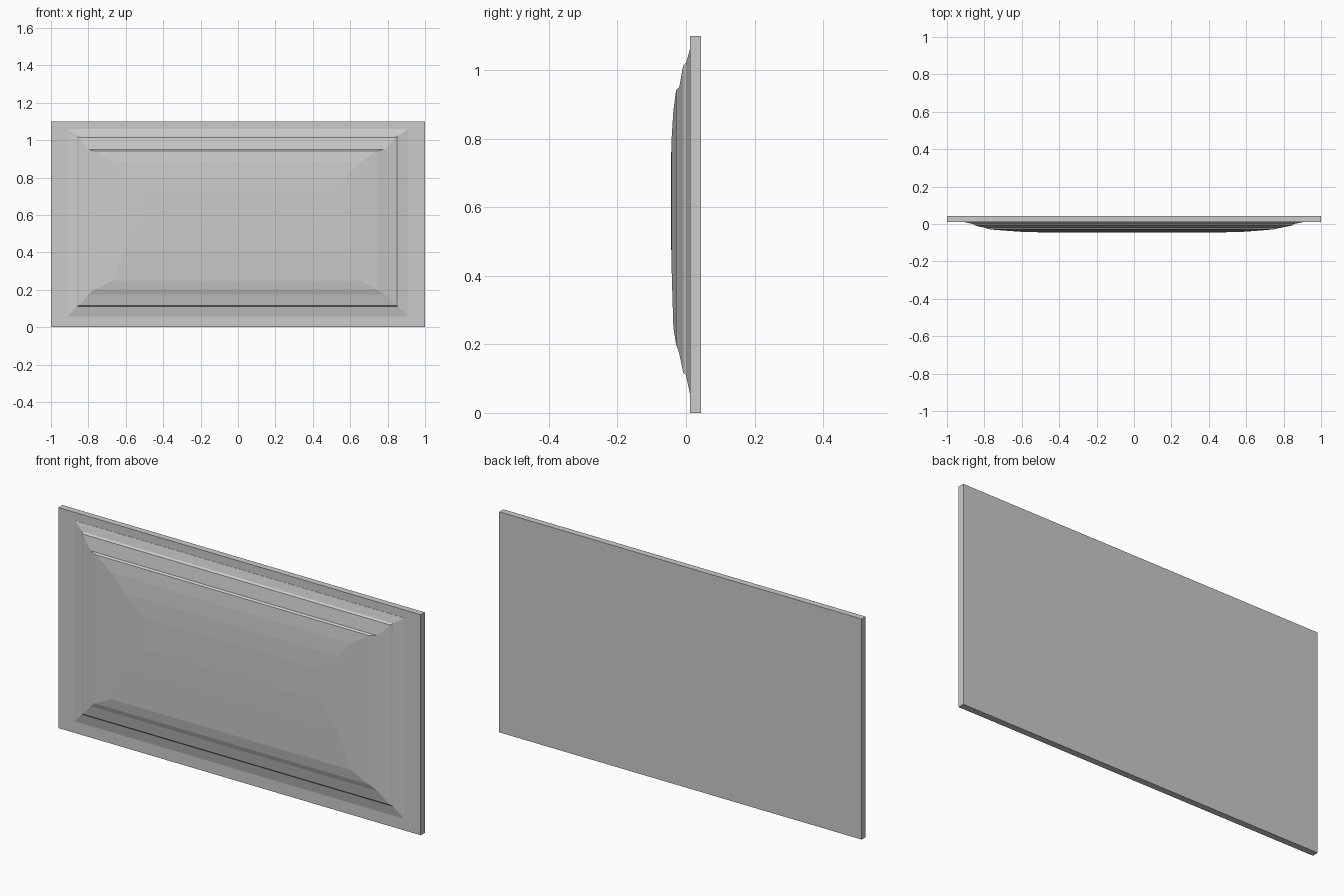
import bpy, bmesh

if "Cube" in bpy.data.objects:
    bpy.data.objects.remove(bpy.data.objects["Cube"])


def ring_stack(name, rings, cap_start=True):
    """Loft rectangles (x0, x1, z0, z1, y) into a stepped solid."""
    bm = bmesh.new()
    loops = []
    for x0, x1, z0, z1, y in rings:
        loops.append([bm.verts.new((x, y, z)) for x, z in
                      ((x0, z0), (x1, z0), (x1, z1), (x0, z1))])
    for a, b in zip(loops, loops[1:]):
        for i in range(4):
            j = (i + 1) % 4
            bm.faces.new((a[i], a[j], b[j], b[i]))
    if cap_start:
        bm.faces.new(loops[0][::-1])
    bm.faces.new(loops[-1])
    bmesh.ops.recalc_face_normals(bm, faces=bm.faces[:])
    me = bpy.data.meshes.new(name)
    bm.to_mesh(me)
    bm.free()
    ob = bpy.data.objects.new(name, me)
    bpy.context.collection.objects.link(ob)
    return ob


# flat backing board
ring_stack("backing_board", [
    (-1, 1, 0, 1.1, 0.044),
    (-1, 1, 0, 1.1, 0.012),
])

# raised, stepped and gently domed front panel
ring_stack("raised_panel", [
    (-0.91, 0.91, 0.058, 1.06, 0.016),
    (-0.91, 0.91, 0.058, 1.06, 0.011),
    (-0.86, 0.855, 0.110, 1.022, 0.000),
    (-0.85, 0.845, 0.117, 1.015, -0.008),
    (-0.80, 0.785, 0.175, 0.950, -0.020),
    (-0.77, 0.745, 0.200, 0.943, -0.029),
    (-0.67, 0.650, 0.250, 0.880, -0.037),
    (-0.60, 0.580, 0.420, 0.800, -0.042),
    (-0.50, 0.480, 0.550, 0.710, -0.0445),
])
